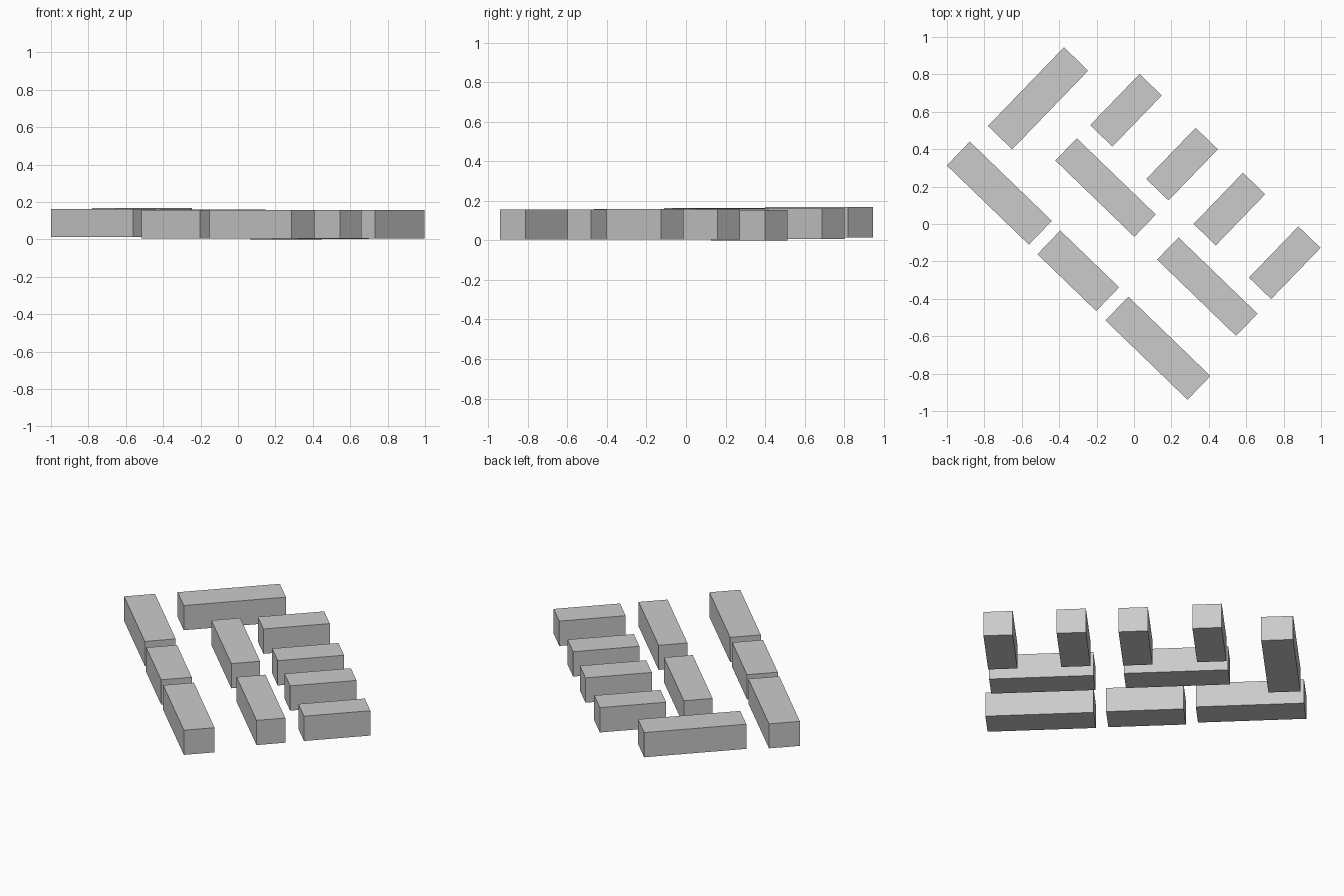
import bpy
import bmesh
from math import radians
from mathutils import Matrix

if "Cube" in bpy.data.objects:
    bpy.data.objects.remove(bpy.data.objects["Cube"])

GRID = 46      # direction of the cross rows
ROW = GRID - 90  # direction of the long rows


def building(name, x, y, length, width, angle, z0, z1):
    """One rectangular block standing at (x, y), turned in plan."""
    bm = bmesh.new()
    bmesh.ops.create_cube(bm, size=1.0, matrix=Matrix.Diagonal((length, width, z1 - z0, 1)))
    mesh = bpy.data.meshes.new(name)
    bm.to_mesh(mesh)
    bm.free()
    obj = bpy.data.objects.new(name, mesh)
    obj.location = (x, y, (z0 + z1) / 2)
    obj.rotation_euler.z = radians(angle)
    bpy.context.collection.objects.link(obj)


# Outer row along the front left
building("outer_block_back", -0.720, 0.165, 0.61, 0.177, ROW, 0.012, 0.164)
building("outer_block_middle", -0.298, -0.250, 0.437, 0.176, ROW, 0.005, 0.158)
building("outer_block_front", 0.128, -0.664, 0.61, 0.176, ROW, 0.004, 0.157)

# Inner row
building("inner_block_back", -0.152, 0.195, 0.587, 0.165, ROW, 0.008, 0.161)
building("inner_block_front", 0.392, -0.335, 0.587, 0.165, ROW, 0.004, 0.157)

# Long end block closing the back left
building("end_block", -0.513, 0.672, 0.585, 0.180, GRID, 0.015, 0.168)

# Four short cross blocks along the back right
for i, (x, y, z) in enumerate([(-0.043, 0.608, 0.006), (0.257, 0.320, 0.0),
                               (0.510, 0.080, 0.003), (0.806, -0.207, 0.004)]):
    building(f"cross_block_{i + 1}", x, y, 0.38, 0.165, GRID, z, z + 0.154)
